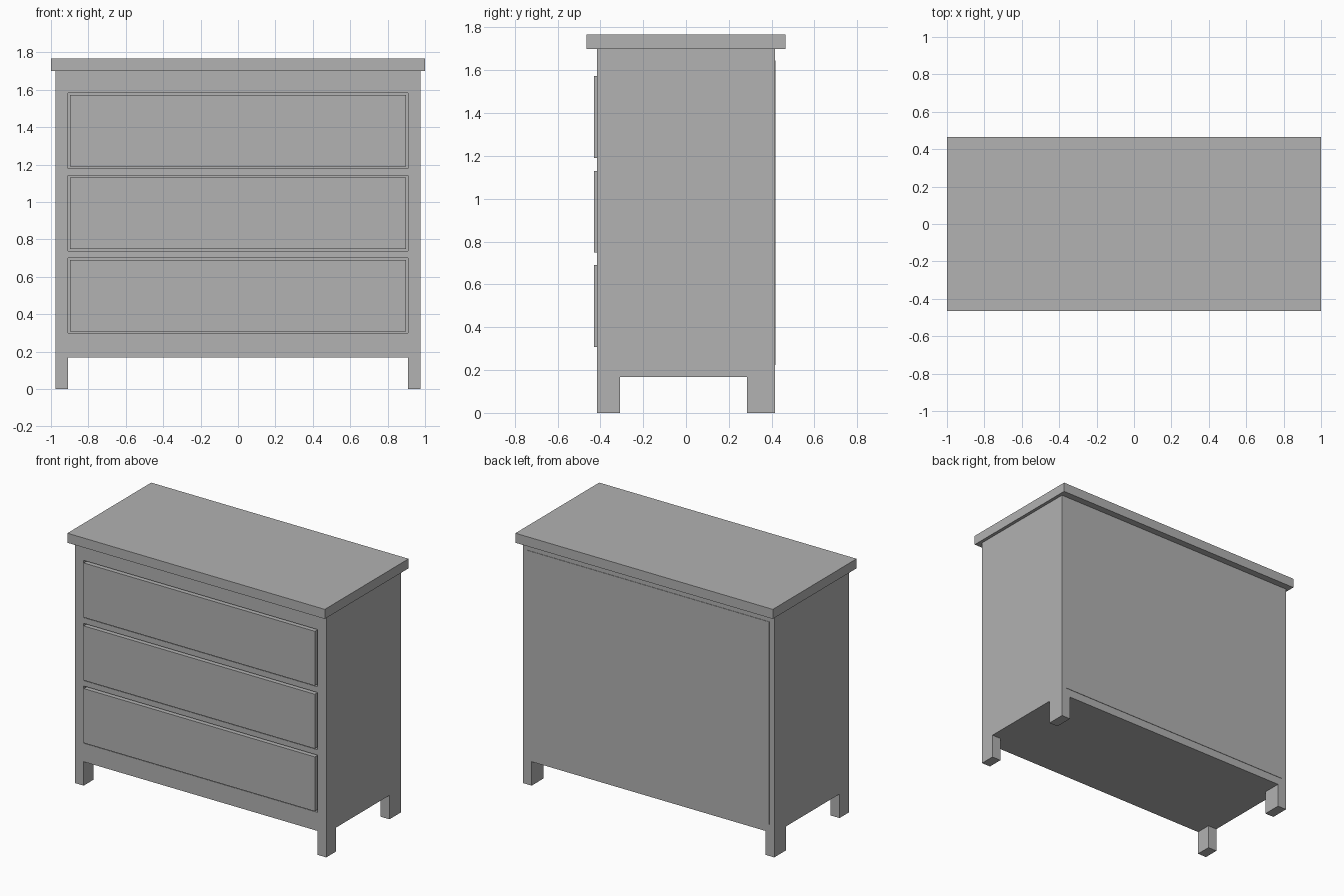
import bpy

cube = bpy.data.objects.get("Cube")
if cube:
    bpy.data.objects.remove(cube, do_unlink=True)

grey = bpy.data.materials.new("plain_grey")
grey.use_nodes = True
colour = (0.445, 0.445, 0.445, 1)
grey.diffuse_color = colour
grey.node_tree.nodes["Principled BSDF"].inputs["Base Color"].default_value = colour


def box(name, x, y, z):
    """Box from (min, max) pairs along each axis."""
    spans = (x, y, z)
    bpy.ops.mesh.primitive_cube_add(size=1, location=[(a + b) / 2 for a, b in spans])
    ob = bpy.context.object
    ob.name = name
    ob.scale = [b - a for a, b in spans]
    bpy.ops.object.transform_apply(location=False, rotation=False, scale=True)
    ob.data.materials.append(grey)
    return ob


def cut(target, cutter):
    """Subtract the cutter from the target, then discard the cutter."""
    mod = target.modifiers.new("cut", 'BOOLEAN')
    mod.operation = 'DIFFERENCE'
    mod.solver = 'EXACT'
    mod.object = cutter
    bpy.context.view_layer.objects.active = target
    bpy.ops.object.modifier_apply(modifier=mod.name)
    bpy.data.objects.remove(cutter, do_unlink=True)


SIDE, FRONT, BACK = 0.977, -0.416, 0.416
INNER = 0.908       # half width between the legs and of the drawer openings
FLOOR, TOP = 0.168, 1.70
GAP = 0.01          # shadow gap around each drawer

# Cabinet body, with the space between the legs cut away
body = box("cabinet_body", (-SIDE, SIDE), (FRONT, BACK), (0, TOP))
cut(body, box("leg_gap_front", (-INNER, INNER), (-1, 1), (-1, FLOOR)))
cut(body, box("leg_gap_side", (-2, 2), (-0.308, 0.285), (-1, FLOOR)))

# Three drawers, each sitting in its own opening
for name, bottom in (("lower", 0.298), ("middle", 0.738), ("upper", 1.18)):
    top = bottom + 0.402
    cut(body, box("opening", (-INNER, INNER), (-1, 0.36), (bottom, top)))
    box(name + "_drawer", (-INNER + GAP, INNER - GAP), (-0.43, 0.34),
        (bottom + GAP, top - GAP))

# Overhanging top slab and thin back panel
box("top_slab", (-1, 1), (-0.465, 0.465), (TOP, 1.767))
box("back_panel", (-0.94, 0.94), (BACK - 0.004, BACK + 0.003), (0.224, 1.645))
